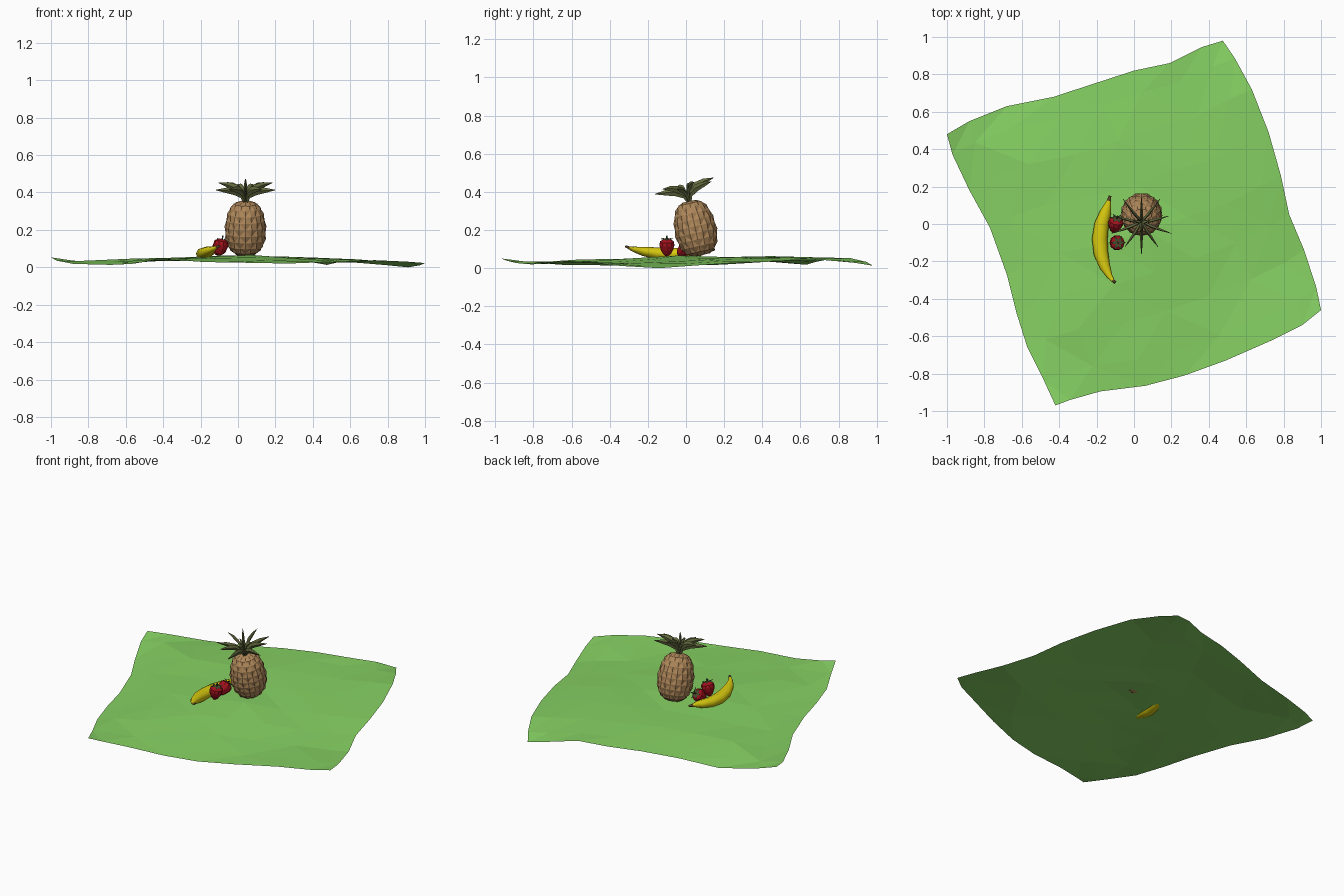
import bpy, math, random
from mathutils import Vector, Matrix

if "Cube" in bpy.data.objects:
    bpy.data.objects.remove(bpy.data.objects["Cube"])

random.seed(4)


def material(name, rgb):
    m = bpy.data.materials.new(name)
    m.diffuse_color = (*rgb, 1)
    m.use_nodes = True
    m.node_tree.nodes["Principled BSDF"].inputs["Base Color"].default_value = m.diffuse_color
    return m


GREEN = material("cloth_green", (0.24, 0.64, 0.125))
TAN = material("tan", (0.42, 0.24, 0.10))
LEAF = material("crown_green", (0.13, 0.15, 0.05))
YELLOW = material("yellow", (0.70, 0.60, 0.005))
BROWN = material("brown", (0.10, 0.06, 0.02))
RED = material("red", (0.36, 0.006, 0.012))
DARK = material("dark_green", (0.05, 0.09, 0.03))


def make(name, verts, faces, mats, matrix=None, smooth=False):
    me = bpy.data.meshes.new(name)
    me.from_pydata([tuple(v) for v in verts], [], faces)
    for m in mats:
        me.materials.append(m)
    if matrix:
        me.transform(matrix)
    me.update()
    ob = bpy.data.objects.new(name, me)
    bpy.context.collection.objects.link(ob)
    for p in me.polygons:
        p.use_smooth = smooth
    return ob


def tube(sections, n):
    """Skin rings given as (centre, side vector, up vector); returns verts, faces."""
    verts, faces = [], []
    for c, a, b in sections:
        for i in range(n):
            t = 2 * math.pi * i / n
            verts.append(c + a * math.cos(t) + b * math.sin(t))
    for j in range(len(sections) - 1):
        for i in range(n):
            k = (i + 1) % n
            faces.append((j * n + i, j * n + k, (j + 1) * n + k, (j + 1) * n + i))
    faces.append(tuple(reversed(range(n))))
    faces.append(tuple(range((len(sections) - 1) * n, len(sections) * n)))
    return verts, faces


# Cloth: sheet stretched between four wavy edges, with a coarse height map
FRONT = [(-.42, -.97), (-.34, -.94), (-.18, -.895), (.06, -.865), (.27, -.81),
         (.49, -.73), (.73, -.625), (.9, -.54), (1, -.46)]
BACK = [(-1, .48), (-.88, .55), (-.68, .63), (-.43, .68), (-.2, .755),
        (0, .82), (.19, .86), (.36, .945), (.475, .98)]
LEFT = [(-.42, -.97), (-.48, -.84), (-.57, -.66), (-.63, -.47), (-.68, -.27),
        (-.77, -.02), (-.88, .18), (-.97, .37), (-1, .48)]
RIGHT = [(1, -.46), (.975, -.34), (.91, -.14), (.83, .05), (.785, .26),
         (.72, .49), (.63, .72), (.54, .885), (.475, .98)]
HEIGHT = [(.053, .03, .022, .04, .025), (.02, .045, .04, .03, .002),
          (.015, .045, .065, .045, .03), (.02, .045, .062, .055, .045),
          (.055, .02, .05, .055, .015)]
N = 8


def height(u, v):
    i, j = min(int(u * 4), 3), min(int(v * 4), 3)
    fu, fv = [f * f * (3 - 2 * f) for f in (u * 4 - i, v * 4 - j)]
    low = HEIGHT[j][i] * (1 - fu) + HEIGHT[j][i + 1] * fu
    high = HEIGHT[j + 1][i] * (1 - fu) + HEIGHT[j + 1][i + 1] * fu
    return low * (1 - fv) + high * fv


F, B, L, R = [[Vector(p) for p in e] for e in (FRONT, BACK, LEFT, RIGHT)]
verts, faces = [], []
for j in range(N + 1):
    for i in range(N + 1):
        u, v = i / N, j / N
        p = (F[i] * (1 - v) + B[i] * v + L[j] * (1 - u) + R[j] * u
             - (F[0] * (1 - u) + F[N] * u) * (1 - v) - (B[0] * (1 - u) + B[N] * u) * v)
        inner = 0 < i < N and 0 < j < N
        z = height(u, v) + (random.uniform(-.004, .004) if inner else 0)
        verts.append((p.x, p.y, max(z, 0)))
low = min(v[2] for v in verts)
verts = [(x, y, z - low) for x, y, z in verts]
for j in range(N):
    for i in range(N):
        a = j * (N + 1) + i
        b, c, d = a + 1, a + N + 2, a + N + 1
        faces += [(a, b, c), (a, c, d)] if random.random() < .5 else [(a, b, d), (b, c, d)]
make("picnic_cloth", verts, faces, [GREEN])

# Pineapple: leaning body of raised diamonds
LEAN = Matrix.Translation((.04, .08, .068)) @ Matrix.Rotation(.22, 4, 'X')
PROFILE = [(.045, 0), (.075, .02), (.094, .05), (.105, .085), (.109, .12), (.108, .155),
           (.103, .19), (.094, .225), (.08, .255), (.06, .278), (.03, .29)]
n = 20
verts, faces = [], []
for j, (r, z) in enumerate(PROFILE):
    for i in range(n):
        t = 2 * math.pi * i / n
        rr = r + (.004 if (i + j) % 2 else -.002)
        verts.append((rr * math.cos(t), rr * math.sin(t), z))
for j in range(len(PROFILE) - 1):
    for i in range(n):
        k = (i + 1) % n
        a, b, c, d = j * n + i, j * n + k, (j + 1) * n + k, (j + 1) * n + i
        faces += [(a, b, c), (a, c, d)] if (i + j) % 2 == 0 else [(a, b, d), (b, c, d)]
faces += [tuple(reversed(range(n))), tuple(range(len(verts) - n, len(verts)))]
make("pineapple_body", verts, faces, [TAN], LEAN)

# Pineapple crown: upright-edged blades arching outwards
BLADE = [(.004, -.01, .006, .008), (.022, .04, .008, .014), (.06, .066, .008, .018),
         (.11, .078, .006, .014), (.168, .084, .001, .001)]


def blade(name, matrix, stretch=1, rise=1):
    secs = [(Vector((r * stretch, 0, z * rise)), Vector((0, w, 0)), Vector((-h * .3, 0, h)))
            for r, z, w, h in BLADE]
    v, f = tube(secs, 4)
    make(name, v, f, [LEAF], matrix)


CROWN = LEAN @ Matrix.Translation((0, 0, .29))
for i in range(10):
    turn = Matrix.Rotation(-math.pi / 2 + 2 * math.pi * i / 10, 4, 'Z')
    blade(f"crown_leaf_{i + 1}", CROWN @ turn, (1, .9)[i % 2], (.9, 1.1)[i % 2])
for i in range(3):
    blade(f"crown_inner_leaf_{i + 1}", CROWN @ Matrix.Rotation(.5 + i * 2.1, 4, 'Z'), .3, 1.05)

# Banana: tapered arc with brown ends
PATH = [(-.128, .15, .098, .007), (-.134, .125, .094, .011), (-.15, .07, .085, .029),
        (-.173, 0, .077, .038), (-.183, -.08, .073, .042), (-.176, -.16, .078, .039),
        (-.155, -.23, .089, .029), (-.13, -.28, .1, .016), (-.113, -.302, .108, .009),
        (-.1, -.314, .113, .008)]
pts = [Vector(p[:3]) for p in PATH]
secs = []
for i, p in enumerate(PATH):
    tan = (pts[min(i + 1, len(pts) - 1)] - pts[max(i - 1, 0)]).normalized()
    side = tan.cross(Vector((0, 0, 1))).normalized()
    secs.append((pts[i], -side * p[3], tan.cross(side) * p[3] * .8))
n = 8
verts, faces = tube(secs, n)
banana = make("banana", verts, faces, [YELLOW, BROWN], smooth=True)
ends = {0, len(PATH) - 2}
for p in banana.data.polygons:
    if p.index // n in ends or len(p.vertices) == n:
        p.material_index = 1

# Strawberries: tapered fruit with pointed leaf cap and stalk
BERRY = [(.008, -.048), (.022, -.036), (.034, -.014), (.041, .01), (.038, .028), (.018, .04)]


def strawberry(name, matrix):
    secs = [(Vector((0, 0, z)), Vector((r, 0, 0)), Vector((0, r, 0))) for r, z in BERRY]
    v, f = tube(secs, 10)
    make(name, v, f, [RED], matrix)
    v, f = [(0, 0, .043)], []
    for i in range(6):
        t = 2 * math.pi * i / 6
        for r, dt, z in ((.02, -.45, .043), (.044, 0, .044), (.02, .45, .043)):
            v.append((r * math.cos(t + dt), r * math.sin(t + dt), z))
        f.append((0, 3 * i + 1, 3 * i + 2, 3 * i + 3))
    make(name + "_leaves", v, f, [DARK], matrix)
    secs = [(Vector((0, 0, z)), Vector((.004, 0, 0)), Vector((0, .004, 0))) for z in (.04, .06)]
    v, f = tube(secs, 5)
    make(name + "_stalk", v, f, [DARK], matrix)


strawberry("strawberry_front", Matrix.Translation((-.093, -.1, .111)) @ Matrix.Rotation(.2, 4, 'Y'))
strawberry("strawberry_back", Matrix.Translation((-.1, -.005, .1))
           @ Matrix.Rotation(-.95, 4, 'X') @ Matrix.Rotation(.2, 4, 'Y'))
